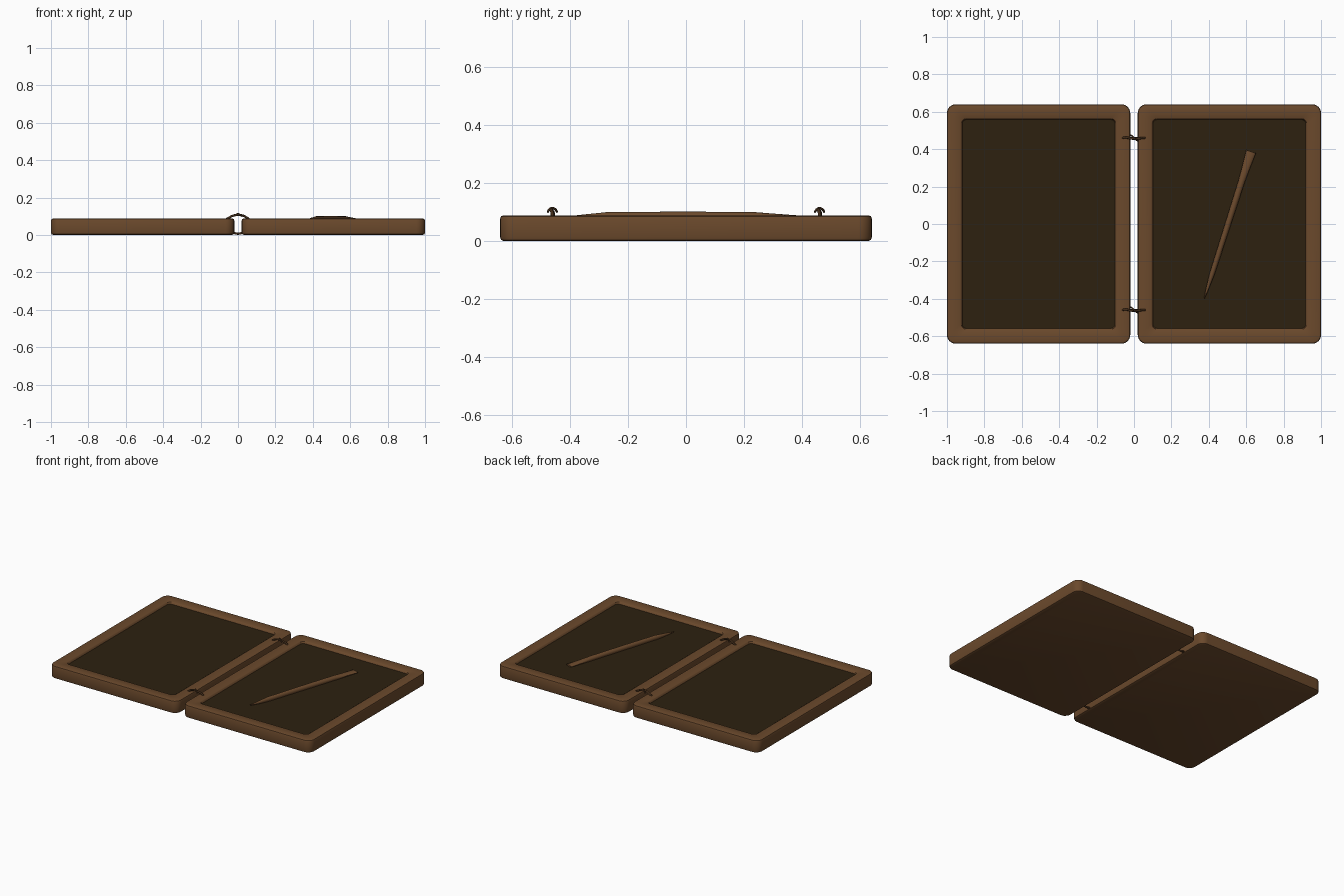
import bpy, bmesh, math
from mathutils import Vector

cube = bpy.data.objects.get("Cube")
if cube:
    bpy.data.objects.remove(cube, do_unlink=True)


def material(name, rgb):
    m = bpy.data.materials.new(name)
    m.use_nodes = True
    m.diffuse_color = (*rgb, 1)
    m.node_tree.nodes["Principled BSDF"].inputs["Base Color"].default_value = (*rgb, 1)
    return m


WOOD = material("brown wood", (0.147, 0.067, 0.025))
WAX = material("dark wax", (0.026, 0.015, 0.005))
CORD = material("dark cord", (0.06, 0.028, 0.011))


def finish(name, bm, *mats, angle=35):
    bmesh.ops.recalc_face_normals(bm, faces=bm.faces)
    mesh = bpy.data.meshes.new(name)
    bm.to_mesh(mesh)
    bm.free()
    ob = bpy.data.objects.new(name, mesh)
    bpy.context.collection.objects.link(ob)
    for m in mats:
        mesh.materials.append(m)
    bpy.ops.object.select_all(action="DESELECT")
    ob.select_set(True)
    bpy.context.view_layer.objects.active = ob
    bpy.ops.object.shade_smooth_by_angle(angle=math.radians(angle))
    return ob


def loft(bm, rings):
    """Bridge equal-length point rings and cap both ends; returns the end cap."""
    loops = [[bm.verts.new(p) for p in ring] for ring in rings]
    for a, b in zip(loops, loops[1:]):
        for i in range(len(a)):
            j = (i + 1) % len(a)
            bm.faces.new((a[i], a[j], b[j], b[i]))
    bm.faces.new(loops[0])
    return bm.faces.new(loops[-1])


def rounded_rect(cx, hx, hy, r, z, steps=6):
    pts = []
    for q, (sx, sy) in enumerate(((1, 1), (-1, 1), (-1, -1), (1, -1))):
        for k in range(steps + 1):
            a = (q + k / steps) * math.pi / 2
            pts.append((cx + sx * (hx - r) + r * math.cos(a),
                        sy * (hy - r) + r * math.sin(a), z))
    return pts


# Two framed boards: inset from the outline, height, corner radius
PROFILE = [(0.012, 0, 0.036), (0.003, 0.004, 0.044), (0, 0.014, 0.047),
           (0, 0.076, 0.047), (0.003, 0.085, 0.044), (0.012, 0.088, 0.036),
           (0.072, 0.088, 0.03), (0.077, 0.085, 0.027), (0.082, 0.074, 0.022)]
for side, label in ((-1, "right"), (1, "left")):
    bm = bmesh.new()
    cap = loft(bm, [rounded_rect(side * 0.51, 0.49 - d, 0.64 - d, r, z)
                    for d, z, r in PROFILE])
    cap.material_index = 1
    finish(label + "_tablet", bm, WOOD, WAX)

# Stylus: distance along, half width, half thickness
tip, head = Vector((0.375, -0.4, 0.083)), Vector((0.626, 0.387, 0.083))
across = (head - tip).normalized().cross(Vector((0, 0, 1)))
STYLUS = [(0, 0.002, 0.003), (0.07, 0.008, 0.009), (0.17, 0.014, 0.017),
          (0.5, 0.016, 0.018), (0.8, 0.018, 0.017), (0.88, 0.021, 0.012),
          (1, 0.027, 0.005)]
bm = bmesh.new()
rings = []
for t, w, h in STYLUS:
    c = tip.lerp(head, t)
    rings.append([c + across * w * math.cos(a) + Vector((0, 0, h * math.sin(a)))
                  for a in (k * math.tau / 16 for k in range(16))])
loft(bm, rings)
finish("stylus", bm, WOOD, angle=50)


def cord(name, points, radius, closed=False):
    cu = bpy.data.curves.new(name, "CURVE")
    cu.dimensions = "3D"
    cu.bevel_depth = radius
    cu.bevel_resolution = 2
    cu.resolution_u = 5
    cu.use_fill_caps = True
    sp = cu.splines.new("BEZIER")
    sp.bezier_points.add(len(points) - 1)
    for bp, p in zip(sp.bezier_points, points):
        bp.co = p
        bp.handle_left_type = bp.handle_right_type = "AUTO"
    sp.use_cyclic_u = closed
    cu.materials.append(CORD)
    ob = bpy.data.objects.new(name, cu)
    bpy.context.collection.objects.link(ob)


# Cord loops threaded through the boards, each with a small knot on top
for y, label in ((-0.46, "front"), (0.46, "back")):
    cord(label + "_cord_loop",
         [(-0.062, y, 0.08), (-0.045, y + 0.003, 0.094), (-0.015, y - 0.003, 0.106),
          (0.015, y - 0.004, 0.106), (0.045, y, 0.094), (0.06, y, 0.08),
          (0.05, y, 0.03), (0.02, y, 0.01), (-0.02, y, 0.01), (-0.05, y, 0.03)],
         0.006, closed=True)
    cord(label + "_cord_knot",
         [(-0.02, y + 0.016, 0.1), (-0.008, y + 0.009, 0.11), (0, y, 0.113),
          (0.01, y - 0.009, 0.11), (0.022, y - 0.016, 0.1)], 0.004)
